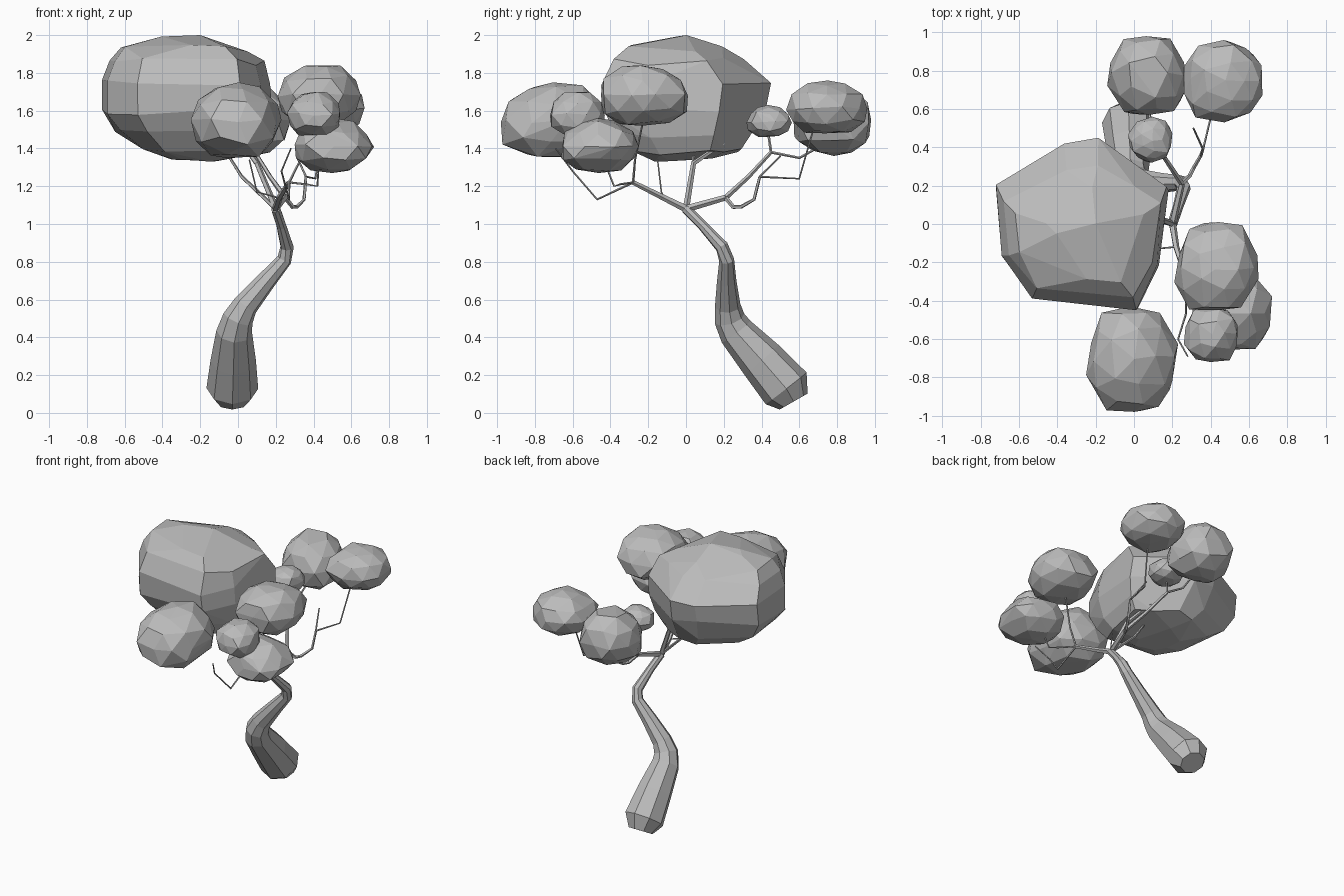
import bpy, bmesh, math, random
from mathutils import Vector

if "Cube" in bpy.data.objects:
    bpy.data.objects.remove(bpy.data.objects["Cube"])

# One plain grey for the whole tree
grey = bpy.data.materials.new("plain_grey")
grey.use_nodes = True
grey.diffuse_color = (0.5, 0.5, 0.5, 1)
grey.node_tree.nodes["Principled BSDF"].inputs["Base Color"].default_value = (0.5, 0.5, 0.5, 1)


def finish(name, bm):
    bmesh.ops.recalc_face_normals(bm, faces=bm.faces)
    mesh = bpy.data.meshes.new(name)
    bm.to_mesh(mesh)
    bm.free()
    mesh.materials.append(grey)
    obj = bpy.data.objects.new(name, mesh)
    bpy.context.collection.objects.link(obj)
    return obj


def tube(name, path, sides):
    """Tapered tube through (x, y, z, radius) points."""
    bm = bmesh.new()
    points = [Vector(p[:3]) for p in path]
    rings = []
    side = Vector((1, 0, 0))
    for i, point in enumerate(points):
        before = points[max(i - 1, 0)]
        after = points[min(i + 1, len(points) - 1)]
        tangent = (after - before).normalized()
        side = (side - tangent * side.dot(tangent)).normalized()
        up = tangent.cross(side)
        ring = []
        for k in range(sides):
            a = math.tau * k / sides
            offset = side * math.cos(a) + up * math.sin(a)
            ring.append(bm.verts.new(point + offset * path[i][3]))
        rings.append(ring)
    for low, high in zip(rings, rings[1:]):
        for k in range(sides):
            n = (k + 1) % sides
            bm.faces.new((low[k], low[n], high[n], high[k]))
    bm.faces.new(rings[0])
    bm.faces.new(rings[-1])
    return finish(name, bm)


def branch(name, r0, r1, *points):
    """Thin branch tapering evenly from r0 to r1."""
    last = len(points) - 1
    path = [(*p, r0 + (r1 - r0) * i / last) for i, p in enumerate(points)]
    return tube(name, path, 5)


def facet(name, bm, low, high):
    """Wrap the points in a faceted hull that exactly fills the box."""
    hull = bmesh.ops.convex_hull(bm, input=bm.verts)
    spare = {g for g in hull["geom_interior"] + hull["geom_unused"]
             if isinstance(g, bmesh.types.BMVert)}
    bmesh.ops.delete(bm, geom=list(spare), context="VERTS")
    bmesh.ops.dissolve_limit(bm, angle_limit=math.radians(7), verts=bm.verts, edges=bm.edges)
    for axis in range(3):
        values = [v.co[axis] for v in bm.verts]
        a, b = min(values), max(values)
        for v in bm.verts:
            t = (v.co[axis] - a) / (b - a)
            v.co[axis] = low[axis] + t * (high[axis] - low[axis])
    return finish(name, bm)


def clump(name, low, high, seed, boxy=2.4):
    """Small leaf clump, narrower towards its top."""
    rng = random.Random(seed)
    bm = bmesh.new()
    bmesh.ops.create_icosphere(bm, subdivisions=2, radius=1)
    for v in bm.verts:
        d = v.co.normalized()
        size = sum(abs(c) ** boxy for c in d) ** (-1 / boxy)
        v.co = d * size + Vector([rng.uniform(-0.07, 0.07) for _ in range(3)])
        narrow = 1 - 0.1 * max(v.co.z, 0)
        v.co.x *= narrow
        v.co.y *= narrow
    return facet(name, bm, low, high)


def layered_clump(name, low, high, outline, layers, seed):
    """Large leaf clump: the outline fitted to (z, x0, x1, y0, y1) layers."""
    rng = random.Random(seed)
    bm = bmesh.new()
    for z, x0, x1, y0, y1 in layers:
        for x, y in outline:
            u = (x - low[0]) / (high[0] - low[0])
            w = (y - low[1]) / (high[1] - low[1])
            bm.verts.new((x0 + u * (x1 - x0), y0 + w * (y1 - y0),
                          z + rng.uniform(-0.025, 0.025)))
    return facet(name, bm, low, high)


# Trunk, leaning and swollen at the foot
fork = (0.2, 0, 1.08)
tube("trunk", [
    (-0.03, 0.57, 0.06, 0.085), (-0.03, 0.53, 0.13, 0.137),
    (-0.025, 0.4, 0.28, 0.12), (-0.02, 0.265, 0.43, 0.095),
    (0.0, 0.23, 0.5, 0.082), (0.04, 0.22, 0.57, 0.068),
    (0.15, 0.215, 0.7, 0.052), (0.245, 0.215, 0.81, 0.04),
    (0.26, 0.19, 0.88, 0.036), (0.23, 0.09, 0.99, 0.027),
    (*fork, 0.026)], 8)

# Branches under the crown
branch("crown_branch", 0.018, 0.011, fork, (0.1, 0.04, 1.32), (0.02, 0.2, 1.43))
branch("crown_side_branch", 0.012, 0.007, fork, (0.02, 0.03, 1.25), (-0.05, 0.04, 1.36))
branch("crown_twig", 0.005, 0.004, (0.21, -0.12, 1.14), (0.1, -0.13, 1.17), (0.06, -0.15, 1.34))

# Front branches
knee = (0.27, -0.28, 1.22)
branch("front_branch", 0.02, 0.013, fork, (0.22, -0.12, 1.14), knee)
branch("front_long_twig", 0.007, 0.004, knee, (0.27, -0.47, 1.13),
       (0.23, -0.6, 1.28), (0.28, -0.69, 1.4))
branch("front_low_twig", 0.006, 0.005, knee, (0.36, -0.35, 1.21),
       (0.42, -0.38, 1.2), (0.43, -0.44, 1.35))
branch("front_high_twig", 0.007, 0.005, knee, (0.33, -0.27, 1.34), (0.42, -0.22, 1.58))

# Back branches
split = (0.25, 0.21, 1.14)
back_fork = (0.09, 0.45, 1.38)
bend = (0.36, 0.39, 1.25)
branch("back_branch", 0.02, 0.016, fork, split)
branch("back_inner_branch", 0.015, 0.01, split, (0.17, 0.33, 1.25), back_fork)
branch("back_inner_twig", 0.008, 0.006, back_fork, (0.08, 0.43, 1.52))
branch("back_inner_long_twig", 0.008, 0.006, back_fork, (0.08, 0.6, 1.35), (0.07, 0.78, 1.45))
branch("back_outer_branch", 0.013, 0.008, split, (0.29, 0.25, 1.09),
       (0.31, 0.29, 1.09), (0.35, 0.36, 1.13), bend)
branch("back_outer_twig", 0.006, 0.005, bend, (0.31, 0.5, 1.36))
branch("back_outer_long_twig", 0.006, 0.005, bend, (0.41, 0.6, 1.24), (0.45, 0.68, 1.52))

# Large crown
outline = [(-0.72, 0.21), (-0.36, 0.42), (-0.18, 0.45), (0.03, 0.31), (0.18, 0.2),
           (0.13, -0.2), (0.02, -0.43), (-0.22, -0.4), (-0.53, -0.37), (-0.69, -0.15)]
layers = [(1.34, -0.35, -0.1, -0.15, 0.15), (1.37, -0.52, 0.1, -0.28, 0.3),
          (1.47, -0.65, 0.15, -0.37, 0.36), (1.59, -0.72, 0.18, -0.43, 0.42),
          (1.74, -0.72, 0.17, -0.44, 0.45), (1.86, -0.68, 0.14, -0.37, 0.31),
          (1.93, -0.62, 0.05, -0.29, 0.2), (1.99, -0.46, -0.2, -0.04, 0.04)]
layered_clump("crown_leaves", (-0.72, -0.45, 1.33), (0.18, 0.45, 2.0), outline, layers, 3)

# Small leaf clumps
clump("front_leaves", (-0.25, -0.98, 1.35), (0.23, -0.43, 1.75), 5)
clump("left_top_leaves", (0.21, -0.45, 1.52), (0.65, 0.01, 1.84), 7)
clump("left_low_leaves", (0.3, -0.66, 1.27), (0.72, -0.25, 1.56), 9)
clump("left_small_leaves", (0.26, -0.72, 1.46), (0.54, -0.43, 1.7), 11)
clump("back_right_leaves", (-0.14, 0.57, 1.36), (0.28, 0.98, 1.73), 13)
clump("back_left_leaves", (0.26, 0.53, 1.48), (0.67, 0.96, 1.76), 15)
clump("back_small_leaves", (-0.03, 0.32, 1.46), (0.2, 0.56, 1.63), 17)
